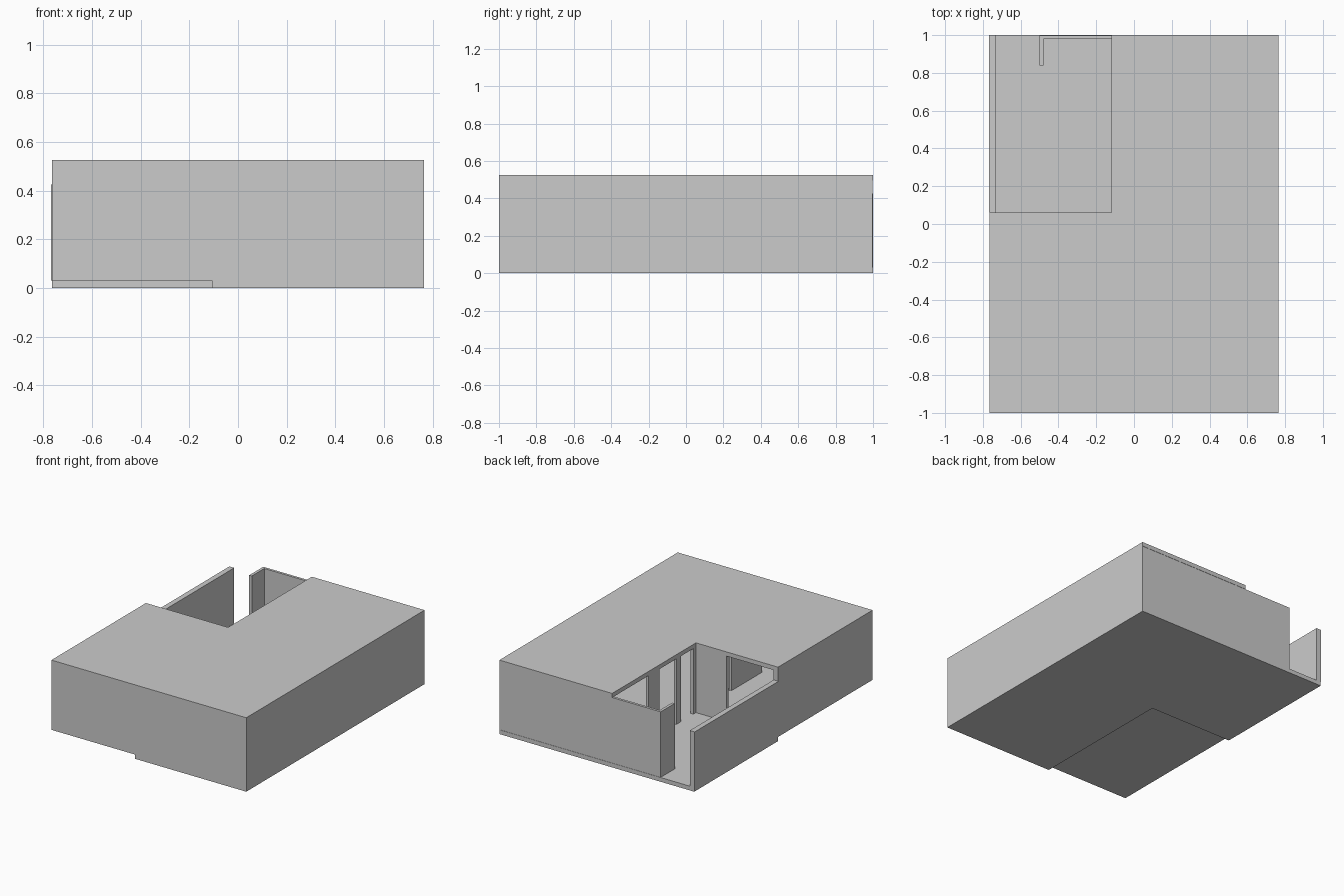
import bpy, bmesh

if "Cube" in bpy.data.objects:
    bpy.data.objects.remove(bpy.data.objects["Cube"])

W, D = 0.765, 1.0            # half width, half depth
Z0, Z1, TOP = 0.03, 0.495, 0.525
T = 0.02                     # thin wall thickness
PX, PY = -0.12, 0.06         # inner corner of the courtyard


def slab(name, outline, z0, z1):
    """Extrude a flat outline from z0 to z1."""
    bm = bmesh.new()
    face = bm.faces.new([bm.verts.new((x, y, z0)) for x, y in outline])
    ext = bmesh.ops.extrude_face_region(bm, geom=[face])
    verts = [v for v in ext["geom"] if isinstance(v, bmesh.types.BMVert)]
    bmesh.ops.translate(bm, verts=verts, vec=(0, 0, z1 - z0))
    bmesh.ops.recalc_face_normals(bm, faces=bm.faces)
    mesh = bpy.data.meshes.new(name)
    bm.to_mesh(mesh)
    bm.free()
    obj = bpy.data.objects.new(name, mesh)
    bpy.context.collection.objects.link(obj)
    return obj


def wall(name, x0, x1, y0, y1, z0=Z0, z1=Z1):
    return slab(name, [(x0, y0), (x1, y0), (x1, y1), (x0, y1)], z0, z1)


# Roof, open above the courtyard
slab("roof", [(-W, -D), (W, -D), (W, D), (PX, D), (PX, PY), (-W, PY)], Z1, TOP)

# Floor slab, and the thin raised floor of the front left room
FX = -0.107
slab("floor", [(FX, -D), (W, -D), (W, D), (-W, D), (-W, PY), (FX, PY)], 0, Z0)
wall("side_room_floor", -W, FX, -D, PY, Z0, Z0 + 0.003)

# Outer walls
wall("front_wall", -W, W, -D, -D + T)
wall("right_wall", W - T, W, -D + T, D - T)
wall("left_wall", -W, -W + T, -D + T, PY)
wall("back_wall", -0.5, W, D - T, D - 0.002)

# Courtyard entrance: short return and lower side wall
wall("entrance_return", -0.5, -0.5 + T, 0.84, D - T)
wall("courtyard_side_wall", -W - 0.003, -0.73, PY, D, Z0, 0.425)

# Courtyard wall with a wide opening into the side room
wall("courtyard_end_wall", -0.36, PX + T, PY - T, PY)
wall("courtyard_end_post", -W + T, -0.73, PY - T, PY)

# Piers between the doorways, all along one partition line
for i, (y0, y1) in enumerate([(-0.68, -0.34), (PY, 0.09), (0.23, 0.28), (0.47, 0.59)]):
    wall(f"partition_pier_{i + 1}", PX, PX + T, y0, y1)
